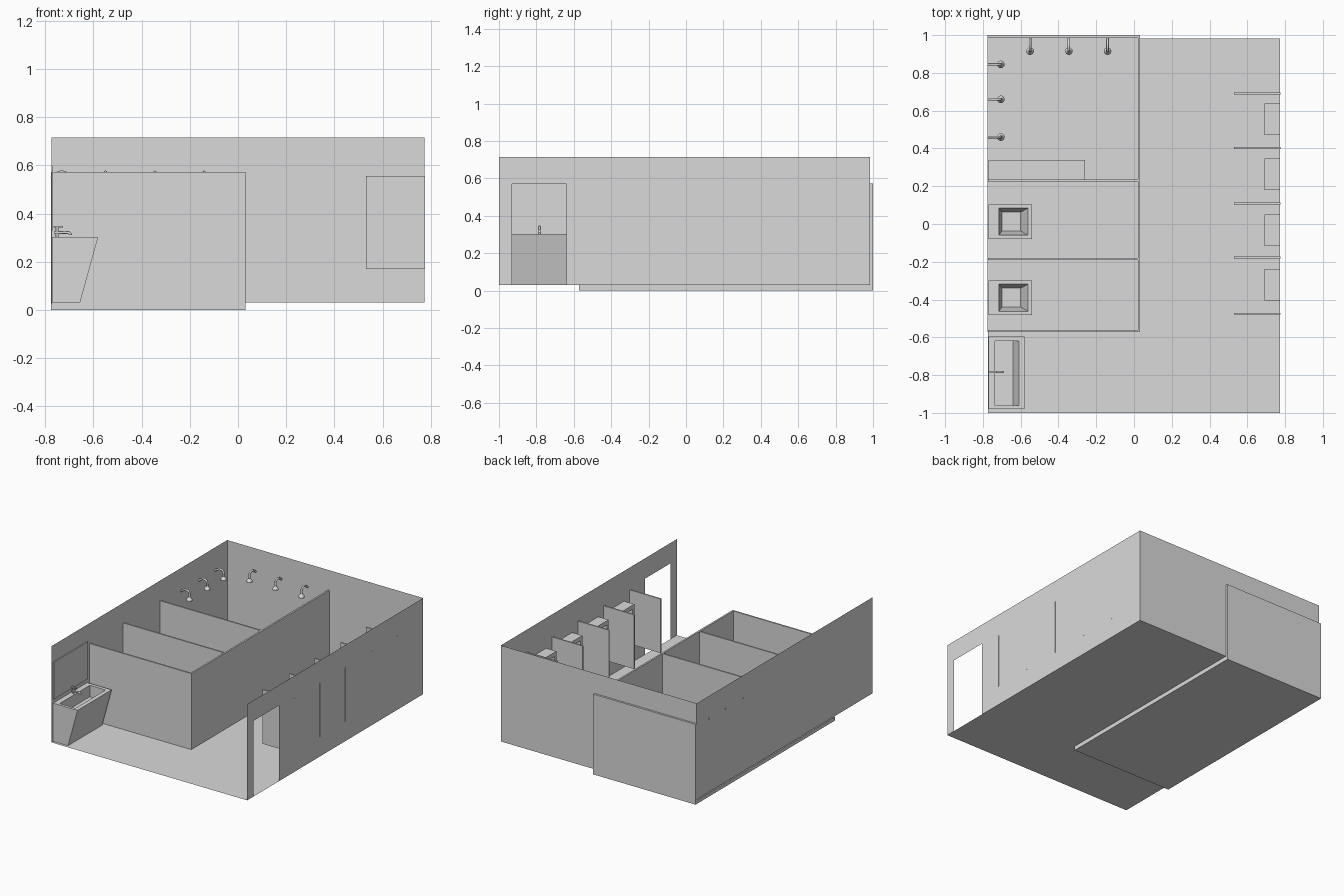
import bpy, bmesh, math

if "Cube" in bpy.data.objects:
    bpy.data.objects.remove(bpy.data.objects["Cube"])

grey = bpy.data.materials.new("plain_grey")
grey.diffuse_color = (0.7, 0.7, 0.7, 1)
grey.use_nodes = True
grey.node_tree.nodes["Principled BSDF"].inputs["Base Color"].default_value = grey.diffuse_color


def finish(name, bm, normals=True):
    if normals:
        bmesh.ops.recalc_face_normals(bm, faces=bm.faces)
    me = bpy.data.meshes.new(name)
    bm.to_mesh(me)
    bm.free()
    me.materials.append(grey)
    ob = bpy.data.objects.new(name, me)
    bpy.context.collection.objects.link(ob)
    return ob


def plane(name, pts):
    bm = bmesh.new()
    bm.faces.new([bm.verts.new(p) for p in pts])
    return finish(name, bm, False)


def skin(name, loops):
    """Bridge a row of equal point loops and cap both ends."""
    bm = bmesh.new()
    rows = [[bm.verts.new(p) for p in lp] for lp in loops]
    n = len(rows[0])
    for a, b in zip(rows, rows[1:]):
        for i in range(n):
            j = (i + 1) % n
            bm.faces.new((a[i], a[j], b[j], b[i]))
    bm.faces.new(rows[0])
    bm.faces.new(rows[-1])
    return finish(name, bm)


def rect(x0, x1, y0, y1, z):
    return [(x0, y0, z), (x1, y0, z), (x1, y1, z), (x0, y1, z)]


def side_rect(x, y0, y1, z0, z1):
    return [(x, y0, z0), (x, y1, z0), (x, y1, z1), (x, y0, z1)]


def box(name, x0, x1, y0, y1, z0, z1):
    return skin(name, [rect(x0, x1, y0, y1, z0), rect(x0, x1, y0, y1, z1)])


def rod(name, pts, r):
    """Round pipe along a smoothed path."""
    cu = bpy.data.curves.new(name, 'CURVE')
    cu.dimensions = '3D'
    cu.bevel_depth = r
    cu.bevel_resolution = 2
    cu.use_fill_caps = True
    sp = cu.splines.new('NURBS')
    sp.points.add(len(pts) - 1)
    for q, p in zip(sp.points, pts):
        q.co = (*p, 1)
    sp.use_endpoint_u = True
    sp.order_u = 3
    sp.resolution_u = 5
    cu.materials.append(grey)
    ob = bpy.data.objects.new(name, cu)
    bpy.context.collection.objects.link(ob)
    bpy.ops.object.select_all(action='DESELECT')
    ob.select_set(True)
    bpy.context.view_layer.objects.active = ob
    bpy.ops.object.convert(target='MESH')


def ring(x, y, z, r, n=16):
    return [(x + r * math.cos(2 * math.pi * i / n),
             y + r * math.sin(2 * math.pi * i / n), z) for i in range(n)]


X, F, T = 0.773, 0.03, 0.715     # half width, floor level, wall top
YB, P = 0.983, 0.572             # back wall, partition top

# Room shell: floor, three walls, doorway cut in the right wall
plane("floor", rect(-X, X, -1, YB, F))
plane("left_wall", [(-X, -1, F), (-X, YB, F), (-X, YB, T), (-X, -1, T)])
plane("back_wall", [(-X, YB, F), (X, YB, F), (X, YB, T), (-X, YB, T)])
plane("right_wall_with_doorway",
      [(X, y, z) for y, z in ((-1, F), (-1, T), (YB, T), (YB, F),
                              (-.64, F), (-.64, .57), (-.93, .57), (-.93, F))])

# Stall block: base slab and partitions
box("stall_base", -.776, .03, -.572, 1, 0, .025)
box("stall_front_wall", .02, .032, -.572, 1, 0, P)
box("stall_back_panel", -.776, .02, .986, 1, 0, P)
for i, y in enumerate((-.572, -.19, .225)):
    box(f"stall_partition_{i}", -X, .02, y, y + .011, .001, P)

# Toilets with tapered body and open bowl
for i, y in enumerate((-.39, .0125)):
    skin(f"toilet_{i}", [rect(-.771, -.60, y - .07, y + .07, F),
                         rect(-.771, -.54, y - .092, y + .092, .19),
                         rect(-.715, -.56, y - .072, y + .072, .19),
                         rect(-.70, -.60, y - .05, y + .05, .10)])

# Shower bench
box("shower_bench", -.77, -.26, .236, .34, F, .16)

# Shower arms and heads; each direction points away from its wall
places = [(-X, y, 1, 0) for y in (.46, .66, .845)]
places += [(x, YB, 0, -1) for x in (-.55, -.345, -.14)]
for i, (x, y, dx, dy) in enumerate(places):
    def at(d, z):
        return (x + dx * d, y + dy * d, z)
    rod(f"shower_arm_{i}", [at(0, .55), at(.025, .57), at(.05, .572),
                            at(.07, .56), at(.068, .52)], .007)
    hx, hy, _ = at(.068, 0)
    head = skin(f"shower_head_{i}", [ring(hx, hy, .528, .008), ring(hx, hy, .51, .02),
                                     ring(hx, hy, .502, .02)])
    bpy.ops.object.select_all(action='DESELECT')
    head.select_set(True)
    bpy.context.view_layer.objects.active = head
    bpy.ops.object.shade_smooth_by_angle()

# Washbasin with sloping front, tap and mirror
skin("washbasin", [rect(-.772, -.655, -.98, -.595, F),
                   rect(-.772, -.58, -.98, -.595, .302),
                   rect(-.735, -.61, -.96, -.62, .302),
                   rect(-.735, -.64, -.96, -.62, .22)])
rod("tap_post", [(-.75, -.783, .30), (-.75, -.783, .32), (-.75, -.783, .345)], .006)
rod("tap_spout", [(-.762, -.783, .32), (-.72, -.783, .322), (-.695, -.783, .32),
                  (-.695, -.783, .31)], .006)
box("tap_handle", -.765, -.725, -.789, -.777, .342, .349)
box("mirror", -X, -.767, -.98, -.595, .33, .595)

# Urinals with recessed fronts, and the screens between them
for i, y in enumerate((-.3225, -.0325, .2625, .555)):
    w = .083
    skin(f"urinal_{i}", [side_rect(.772, y - w, y + w, .19, .50),
                         side_rect(.692, y - w, y + w, .19, .50),
                         side_rect(.692, y - w + .02, y + w - .02, .24, .47),
                         side_rect(.75, y - w + .03, y + w - .03, .26, .46)])
for i, y in enumerate((-.475, -.178, .108, .403, .69)):
    box(f"urinal_screen_{i}", .53, .775, y - .005, y + .005, .17, .556)
